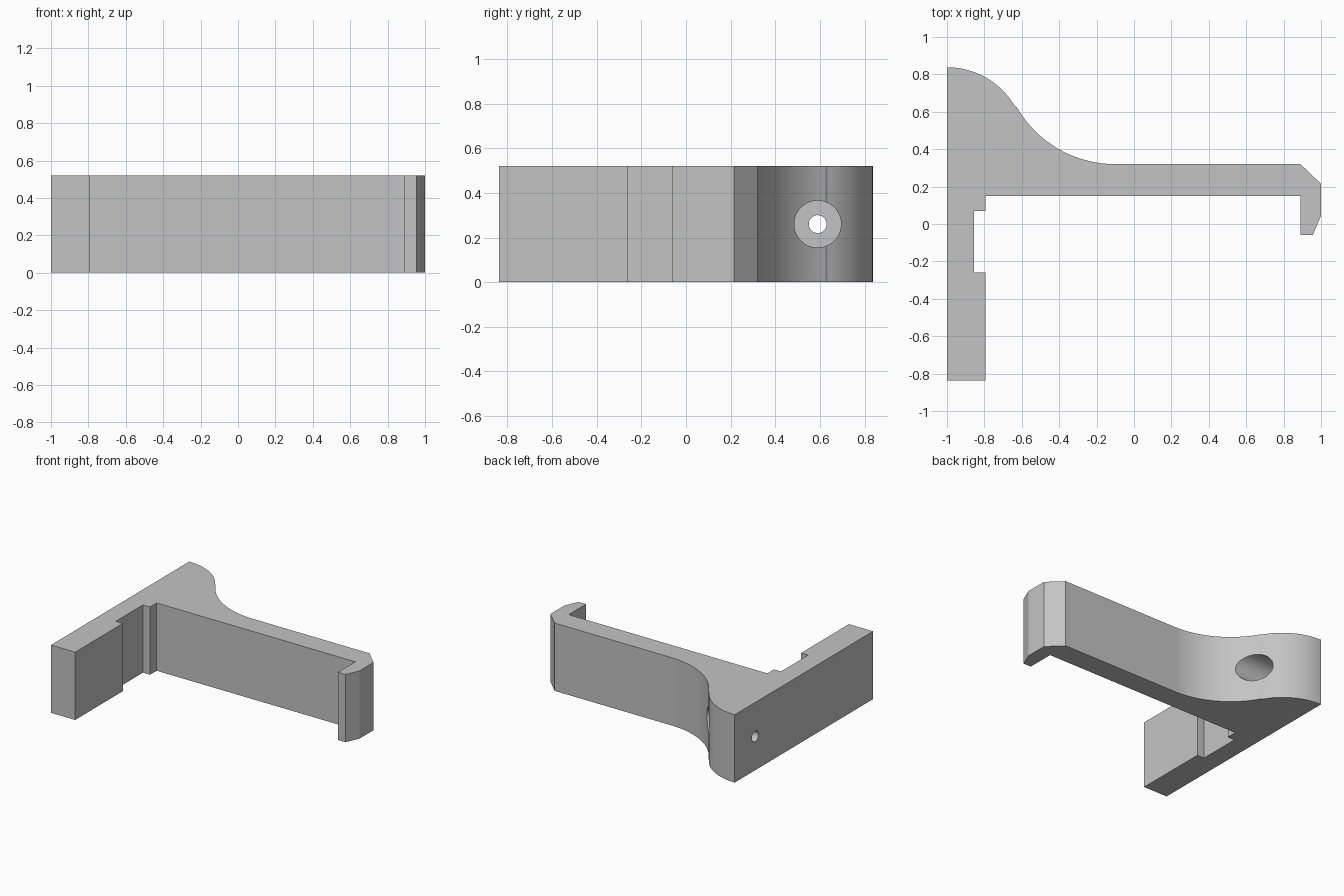
import bpy, bmesh
from math import sin, cos, radians, pi
from mathutils import Matrix, Vector

cube = bpy.data.objects.get("Cube")
if cube:
    bpy.data.objects.remove(cube, do_unlink=True)

HEIGHT = 0.52

grey = bpy.data.materials.new("plain_grey")
grey.use_nodes = True
colour = (0.55, 0.55, 0.55, 1)
grey.diffuse_color = colour
grey.node_tree.nodes["Principled BSDF"].inputs["Base Color"].default_value = colour


def arc(cx, cy, r, start, end, steps=24):
    """Points along an arc, angles in degrees."""
    angles = [radians(start + (end - start) * i / steps) for i in range(steps + 1)]
    return [(cx + r * cos(a), cy + r * sin(a)) for a in angles]


def new_object(name, bm):
    bmesh.ops.recalc_face_normals(bm, faces=bm.faces)
    mesh = bpy.data.meshes.new(name)
    bm.to_mesh(mesh)
    bm.free()
    mesh.materials.append(grey)
    obj = bpy.data.objects.new(name, mesh)
    bpy.context.collection.objects.link(obj)
    return obj


def hole_cutter(name, radius, x0, x1):
    """Cylinder along x at the screw position."""
    bm = bmesh.new()
    place = Matrix.Translation(((x0 + x1) / 2, 0.59, HEIGHT / 2)) @ Matrix.Rotation(pi / 2, 4, "Y")
    bmesh.ops.create_cone(bm, cap_ends=True, segments=48, radius1=radius,
                          radius2=radius, depth=x1 - x0, matrix=place)
    obj = new_object(name, bm)
    obj.hide_render = True
    return obj


# Outline: leg with slot, straight arm, hooked tip
outline = [(-1, -0.838), (-0.795, -0.838), (-0.795, -0.26), (-0.855, -0.26),
           (-0.855, 0.07), (-0.795, 0.07), (-0.795, 0.15), (0.89, 0.15),
           (0.89, -0.06), (0.955, -0.06), (1, 0.045), (1, 0.215), (0.89, 0.32)]
# Concave fillet flowing into the rounded shoulder
outline += arc(-0.1, 0.928, 0.608, 270, 210)
outline += arc(-1, 0.418, 0.42, 31, 90)

bm = bmesh.new()
base = bm.faces.new([bm.verts.new((x, y, 0)) for x, y in outline])
top = bmesh.ops.extrude_face_region(bm, geom=[base])
bmesh.ops.translate(bm, vec=Vector((0, 0, HEIGHT)),
                    verts=[v for v in top["geom"] if isinstance(v, bmesh.types.BMVert)])
bracket = new_object("hook_bracket", bm)

# Screw hole with a wide recess for the head
cutters = [hole_cutter("screw_recess_cutter", 0.105, -0.88, 0),
           hole_cutter("screw_hole_cutter", 0.04, -1.2, -0.3)]
bpy.ops.object.select_all(action="DESELECT")
bracket.select_set(True)
bpy.context.view_layer.objects.active = bracket
for cutter in cutters:
    mod = bracket.modifiers.new(cutter.name, "BOOLEAN")
    mod.operation = "DIFFERENCE"
    mod.solver = "EXACT"
    mod.object = cutter
    bpy.ops.object.modifier_apply(modifier=mod.name)
    bpy.data.objects.remove(cutter, do_unlink=True)

bpy.ops.object.shade_smooth_by_angle(angle=radians(20))
